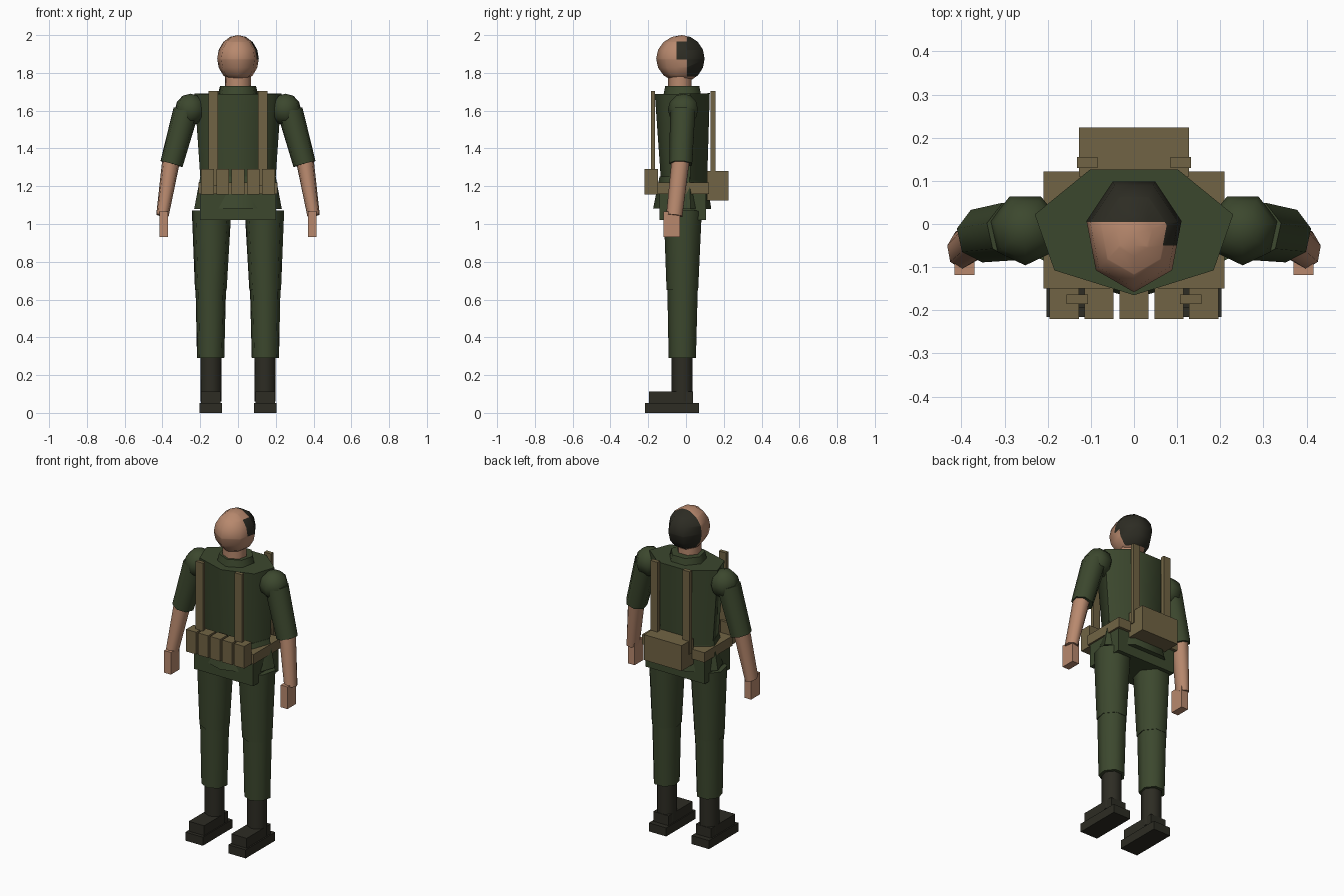
import bpy, bmesh, math
from mathutils import Vector, Matrix

cube = bpy.data.objects.get("Cube")
if cube:
    bpy.data.objects.remove(cube, do_unlink=True)


def material(name, rgb):
    m = bpy.data.materials.new(name)
    m.use_nodes = True
    m.diffuse_color = (*rgb, 1)
    bsdf = next(n for n in m.node_tree.nodes if n.type == 'BSDF_PRINCIPLED')
    bsdf.inputs["Base Color"].default_value = (*rgb, 1)
    bsdf.inputs["Roughness"].default_value = 0.9
    return m


GREEN = material("olive_green", (0.045, 0.064, 0.027))
TAN = material("webbing_tan", (0.165, 0.127, 0.058))
SKIN = material("skin", (0.48, 0.25, 0.155))
DARK = material("dark_brown", (0.026, 0.025, 0.017))


def finish(name, bm, mats, side=1, smooth=True):
    """Mirror to the wanted side and turn the bmesh into an object."""
    for v in bm.verts:
        v.co.x *= side
    bmesh.ops.recalc_face_normals(bm, faces=bm.faces[:])
    me = bpy.data.meshes.new(name)
    bm.to_mesh(me)
    bm.free()
    for m in mats:
        me.materials.append(m)
    ob = bpy.data.objects.new(name, me)
    bpy.context.collection.objects.link(ob)
    if smooth:
        bpy.ops.object.select_all(action='DESELECT')
        ob.select_set(True)
        bpy.context.view_layer.objects.active = ob
        bpy.ops.object.shade_smooth_by_angle(angle=math.radians(60))
    return ob


def frustum(name, p0, r0, p1, r1, mat, side=1, n=7):
    """Tapered prism from p0 down to p1, one corner towards the front."""
    p0, p1 = Vector(p0), Vector(p1)
    turn = Vector((0, 0, -1)).rotation_difference(p1 - p0)
    bm = bmesh.new()
    rings = []
    for p, (rx, ry) in ((p0, r0), (p1, r1)):
        ring = []
        for i in range(n):
            a = -math.pi / 2 + math.tau * i / n
            offset = Vector((rx * math.cos(a), ry * math.sin(a), 0))
            ring.append(bm.verts.new(p + turn @ offset))
        rings.append(ring)
        bm.faces.new(ring)
    for i in range(n):
        j = (i + 1) % n
        bm.faces.new((rings[0][i], rings[0][j], rings[1][j], rings[1][i]))
    return finish(name, bm, [mat], side)


def box(name, x, y, z, mat, side=1):
    """Box from its extents along each axis."""
    bm = bmesh.new()
    bmesh.ops.create_cube(bm, size=1)
    for v in bm.verts:
        v.co = [(lo + hi) / 2 + c * (hi - lo)
                for c, (lo, hi) in zip(v.co, (x, y, z))]
    return finish(name, bm, [mat], side, smooth=False)


def ball(centre, radii, rings):
    bm = bmesh.new()
    bmesh.ops.create_uvsphere(bm, u_segments=7, v_segments=rings, radius=1)
    bmesh.ops.transform(bm, verts=bm.verts[:], matrix=Matrix.Translation(centre)
                        @ Matrix.Diagonal((*radii, 1)) @ Matrix.Rotation(math.pi, 4, 'Z'))
    return bm


# Head, with the hair as cut faces
bm = ball((0, -0.023, 1.875), (0.113, 0.135, 0.125), 8)
for co, no in (((0, 0.005, 0), (0, 1, 0)), ((0, -0.05, 0), (0, 1, 0)),
               ((0, 0, 1.87), (0, 0, 1)), ((0, 0, 1.965), (0, 0, 1)),
               ((0, 0, 1.78), (0, 0, 1))):
    bmesh.ops.bisect_plane(bm, geom=bm.verts[:] + bm.edges[:] + bm.faces[:],
                           plane_co=co, plane_no=no)
for f in bm.faces:
    c = f.calc_center_median()
    back = c.y > 0.005 and c.z > 1.78
    temple = c.x > 0.05 and c.y > -0.05 and 1.87 < c.z < 1.965
    f.material_index = 1 if back or temple else 0
finish("head", bm, [SKIN, DARK])
frustum("neck", (0, -0.03, 1.8), (0.07, 0.065), (0, -0.03, 1.68), (0.07, 0.065), SKIN)

# Tunic
frustum("collar", (0, -0.015, 1.73), (0.098, 0.095), (0, -0.015, 1.68), (0.11, 0.105), GREEN)
frustum("torso", (0, -0.012, 1.69), (0.236, 0.153), (0, -0.003, 1.18), (0.2, 0.126), GREEN)
frustum("tunic_skirt", (0, -0.01, 1.25), (0.205, 0.13), (0, -0.012, 1.08), (0.238, 0.162), GREEN)
box("hips", (-0.2, 0.2), (-0.14, 0.105), (1.02, 1.17), GREEN)

# Webbing
box("belt", (-0.21, 0.21), (-0.15, 0.122), (1.16, 1.22), TAN)
box("back_pack", (-0.127, 0.127), (0.11, 0.224), (1.125, 1.28), TAN)
for i in range(5):
    x = (i - 2) * 0.081
    box("pouch_%d" % (i + 1), (x - 0.034, x + 0.034), (-0.22, -0.148), (1.157, 1.292), TAN)

for s, tag in ((1, "left"), (-1, "right")):
    box(tag + "_front_strap", (0.107, 0.156), (-0.185, -0.163), (1.2, 1.705), TAN, s)
    box(tag + "_back_strap", (0.085, 0.132), (0.13, 0.155), (1.2, 1.705), TAN, s)

    # Arm
    finish(tag + "_shoulder", ball((0.252, -0.012, 1.606), (0.084, 0.084, 0.084), 6), [GREEN], s)
    frustum(tag + "_sleeve", (0.275, -0.014, 1.6), (0.07, 0.07),
            (0.352, -0.025, 1.318), (0.062, 0.064), GREEN, s)
    frustum(tag + "_forearm", (0.352, -0.025, 1.35), (0.049, 0.05),
            (0.4, -0.06, 1.045), (0.034, 0.045), SKIN, s)
    box(tag + "_hand", (0.37, 0.416), (-0.118, -0.033), (0.93, 1.065), SKIN, s)

    # Leg
    frustum(tag + "_thigh", (0.14, -0.012, 1.07), (0.107, 0.106),
            (0.144, -0.015, 0.65), (0.086, 0.088), GREEN, s)
    frustum(tag + "_shin", (0.144, -0.014, 0.67), (0.083, 0.085),
            (0.145, -0.016, 0.29), (0.074, 0.076), GREEN, s)

    # Boot
    frustum(tag + "_boot_shaft", (0.143, -0.018, 0.32), (0.058, 0.058),
            (0.143, -0.018, 0.06), (0.058, 0.058), DARK, s)
    box(tag + "_boot_upper", (0.092, 0.195), (-0.195, 0.037), (0.045, 0.112), DARK, s)
    box(tag + "_boot_sole", (0.086, 0.203), (-0.216, 0.068), (0, 0.052), DARK, s)
